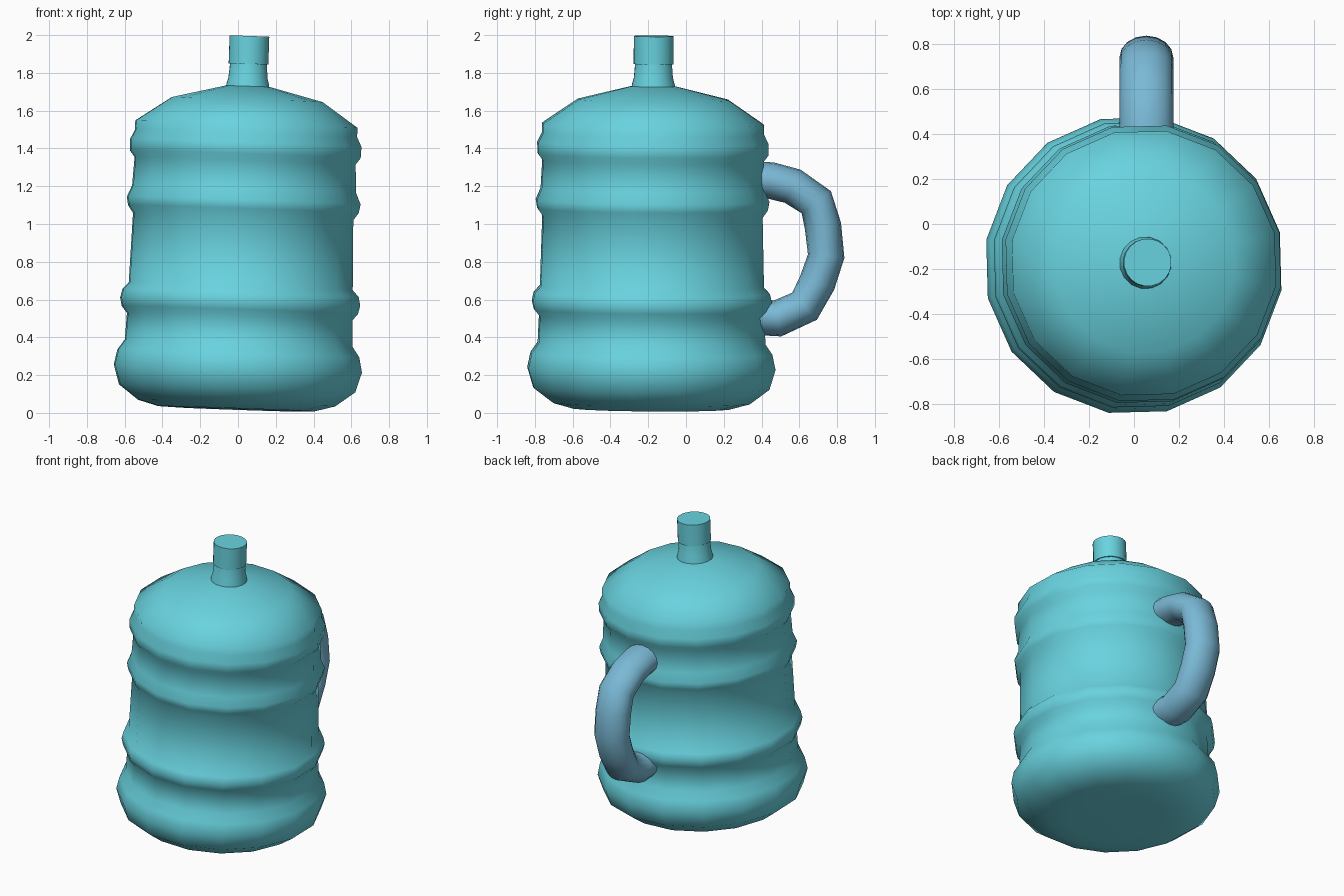
import bpy, bmesh, math
from mathutils import Matrix, Vector

if "Cube" in bpy.data.objects:
    bpy.data.objects.remove(bpy.data.objects["Cube"])


def material(name, rgb):
    m = bpy.data.materials.new(name)
    m.diffuse_color = (*rgb, 1)
    m.use_nodes = True
    m.node_tree.nodes["Principled BSDF"].inputs["Base Color"].default_value = m.diffuse_color
    return m


def skin(name, rings, mat, matrix=Matrix()):
    """Bridge a list of equal closed rings and cap both ends."""
    bm = bmesh.new()
    loops = [[bm.verts.new(p) for p in ring] for ring in rings]
    n = len(loops[0])
    for a, b in zip(loops, loops[1:]):
        for i in range(n):
            j = (i + 1) % n
            bm.faces.new((a[i], a[j], b[j], b[i]))
    bm.faces.new(loops[0][::-1])
    bm.faces.new(loops[-1])
    bm.transform(matrix)
    bmesh.ops.recalc_face_normals(bm, faces=bm.faces)
    me = bpy.data.meshes.new(name)
    bm.to_mesh(me)
    bm.free()
    me.materials.append(mat)
    ob = bpy.data.objects.new(name, me)
    bpy.context.collection.objects.link(ob)
    bpy.ops.object.select_all(action='DESELECT')
    ob.select_set(True)
    bpy.context.view_layer.objects.active = ob
    bpy.ops.object.shade_smooth_by_angle(angle=math.radians(62))
    return ob


def lathe(name, profile, sides, mat, matrix):
    angles = [math.radians(1.5) + 2 * math.pi * (i + 0.5) / sides for i in range(sides)]
    rings = [[Vector((r * math.cos(a), r * math.sin(a), z)) for a in angles] for r, z in profile]
    return skin(name, rings, mat, matrix)


turquoise = material("turquoise plastic", (0.14, 0.65, 0.74))
blue = material("light blue handle", (0.195, 0.485, 0.67))

# The bottle leans slightly towards +x
lean = (Matrix.Translation((-0.009, -0.185, 0)) @ Matrix.Rotation(math.radians(2.0), 4, 'Y')
        @ Matrix.Rotation(math.radians(-0.4), 4, 'X'))

# Ribbed bottle body with shoulder
body = [(0.30, 0.018), (0.42, 0.022), (0.53, 0.052), (0.635, 0.13), (0.667, 0.235), (0.65, 0.315),
        (0.612, 0.37), (0.606, 0.51), (0.635, 0.545), (0.645, 0.59), (0.635, 0.635),
        (0.602, 0.67), (0.592, 1.04), (0.62, 1.08), (0.628, 1.125), (0.602, 1.185),
        (0.594, 1.335), (0.62, 1.37), (0.622, 1.43), (0.597, 1.48), (0.597, 1.53),
        (0.405, 1.66), (0.12, 1.73)]
lathe("bottle_body", body, 16, turquoise, lean)

# Neck and cap
lathe("neck", [(0.118, 1.70), (0.115, 1.74), (0.105, 1.775), (0.098, 1.86)], 16, turquoise, lean)
lathe("cap", [(0.106, 1.848), (0.106, 1.996)], 20, turquoise, lean)

# Handle: oval section swept along a path in the yz plane
path = [Vector((0.055, y, z)) for y, z in [
    (0.36, 1.235), (0.45, 1.23), (0.565, 1.20), (0.69, 1.115), (0.725, 0.99),
    (0.742, 0.83), (0.695, 0.69), (0.628, 0.565), (0.485, 0.50), (0.36, 0.51)]]
rings = []
for i, p in enumerate(path):
    t = (path[min(i + 1, len(path) - 1)] - path[max(i - 1, 0)]).normalized()
    side = Vector((1, 0, 0))
    up = side.cross(t)
    rings.append([p + side * 0.12 * math.cos(a) + up * 0.097 * math.sin(a)
                  for a in (2 * math.pi * k / 16 for k in range(16))])
skin("handle", rings, blue)
